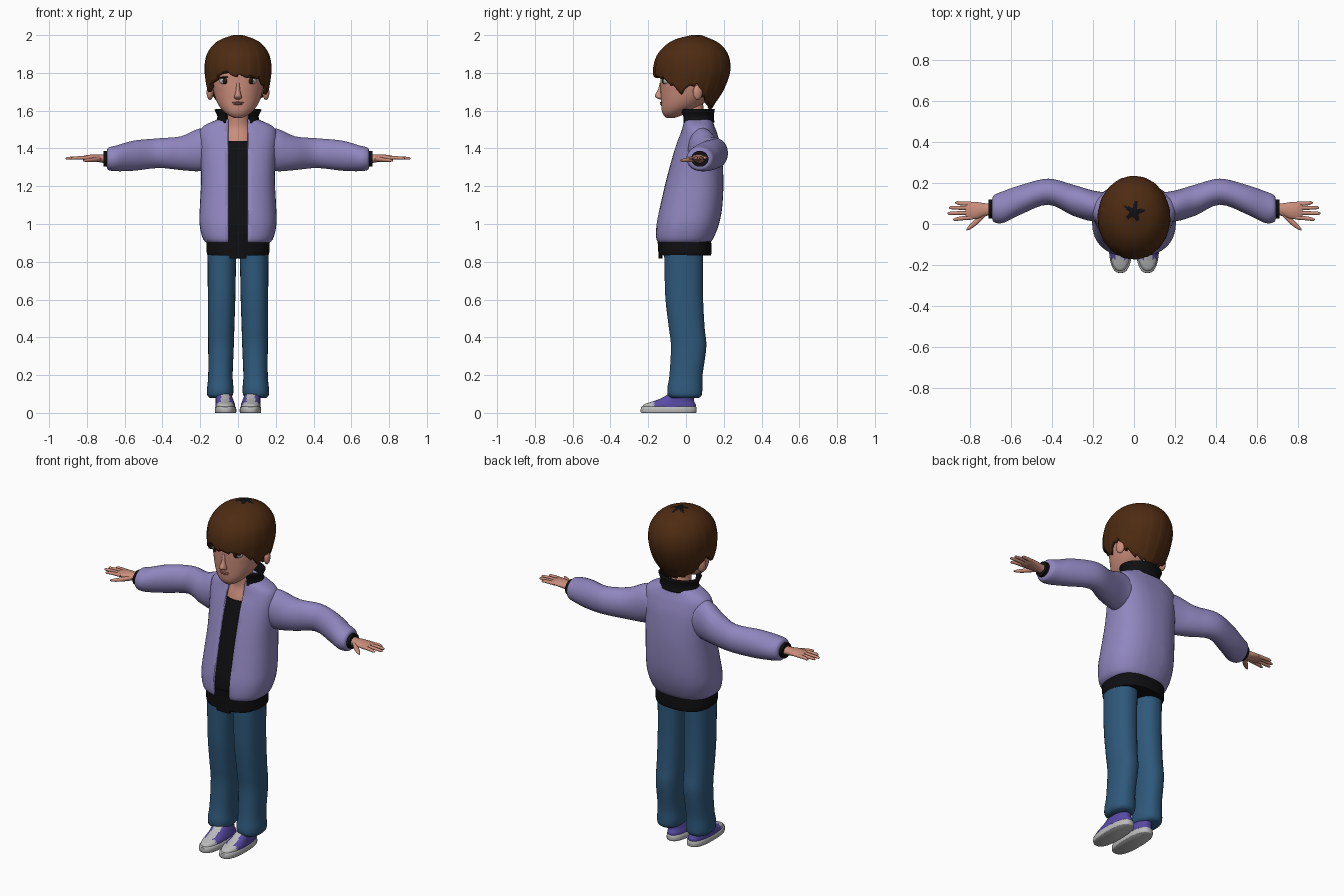
import bpy, bmesh, math
from mathutils import Matrix, Vector

if "Cube" in bpy.data.objects:
    bpy.data.objects.remove(bpy.data.objects["Cube"])


def material(name, r, g, b):
    m = bpy.data.materials.new(name)
    m.diffuse_color = (r, g, b, 1)
    m.use_nodes = True
    m.node_tree.nodes["Principled BSDF"].inputs["Base Color"].default_value = m.diffuse_color
    return m


LILAC = material("lilac_cloth", 0.28, 0.24, 0.52)
BLACK = material("black_knit", 0.005, 0.005, 0.006)
DENIM = material("denim_blue", 0.028, 0.10, 0.20)
SKIN = material("skin", 0.60, 0.27, 0.20)
HAIR = material("brown_hair", 0.075, 0.024, 0.006)
PURPLE = material("shoe_purple", 0.10, 0.07, 0.38)
WHITE = material("rubber_white", 0.50, 0.50, 0.50)
DARK = material("dark_eye", 0.02, 0.010, 0.006)
LIP = material("lip", 0.42, 0.15, 0.12)


def finish(name, bm, mats, mirror=False, thick=0, angle=45):
    me = bpy.data.meshes.new(name)
    bm.to_mesh(me)
    bm.free()
    for m in mats:
        me.materials.append(m)
    me.shade_smooth()
    me.set_sharp_from_angle(angle=math.radians(angle))
    ob = bpy.data.objects.new(name, me)
    bpy.context.collection.objects.link(ob)
    if thick:
        mod = ob.modifiers.new("thickness", "SOLIDIFY")
        mod.thickness, mod.offset = thick, -1
    if mirror:
        ob.modifiers.new("mirror", "MIRROR")
    return ob


def smooth_rows(rows, sub):
    """Catmull-Rom interpolation of rows of numbers."""
    out = []
    for i in range(len(rows) - 1):
        a, b, c, d = (rows[max(0, i - 1)], rows[i], rows[i + 1],
                      rows[min(len(rows) - 1, i + 2)])
        for k in range(sub):
            t = k / sub
            out.append([0.5 * (2 * q + (r - p) * t + (2 * p - 5 * q + 4 * r - s) * t * t
                               + (3 * q - p - 3 * r + s) * t ** 3)
                        for p, q, r, s in zip(a, b, c, d)])
    return out + [list(rows[-1])]


def loft_bm(rows, axis="z", n=32, p=2.0, cap=True, sub=4):
    """Rows are (t, u, v, ru, rv): superellipse rings strung along an axis."""
    bm = bmesh.new()
    rings = []
    for t, u, v, ru, rv in smooth_rows(rows, sub):
        ring = []
        for k in range(n):
            a = 2 * math.pi * (k + 0.5) / n
            c, s = math.cos(a), math.sin(a)
            pu = u + ru * math.copysign(abs(c) ** (2 / p), c)
            pv = v + rv * math.copysign(abs(s) ** (2 / p), s)
            ring.append(bm.verts.new({"z": (pu, pv, t), "x": (t, pu, pv), "y": (pu, t, pv)}[axis]))
        rings.append(ring)
    for r0, r1 in zip(rings, rings[1:]):
        for k in range(n):
            bm.faces.new((r0[k], r0[(k + 1) % n], r1[(k + 1) % n], r1[k]))
    if cap:
        bm.faces.new(rings[0])
        bm.faces.new(rings[-1])
    bmesh.ops.recalc_face_normals(bm, faces=bm.faces)
    return bm


def loft(name, rows, mat, mirror=False, **kw):
    return finish(name, loft_bm(rows, **kw), [mat], mirror)


def ball(name, pos, radii, mat, mirror=False, turn=(0, 0)):
    bm = bmesh.new()
    m = (Matrix.Translation(pos) @ Matrix.Rotation(turn[0], 4, "Z")
         @ Matrix.Rotation(turn[1], 4, "Y") @ Matrix.Diagonal((*radii, 1)))
    bmesh.ops.create_uvsphere(bm, u_segments=20, v_segments=12, radius=1, matrix=m)
    return finish(name, bm, [mat], mirror)


def open_front(bm, half, below_y):
    """Cut a straight vertical opening in the front of a shell."""
    for x in (-half, half):
        bmesh.ops.bisect_plane(bm, geom=bm.verts[:] + bm.edges[:] + bm.faces[:],
                               plane_co=(x, 0, 0), plane_no=(1, 0, 0))
    gone = [f for f in bm.faces if abs(f.calc_center_median().x) < half
            and f.calc_center_median().y < below_y]
    bmesh.ops.delete(bm, geom=gone, context="FACES")


# Jacket body, as (z, half width, front y, back y)
body = [(0.895, .155, -.140, .118), (0.92, .185, -.160, .143), (1.0, .204, -.158, .175),
        (1.1, .202, -.138, .193), (1.25, .195, -.103, .198), (1.4, .203, -.060, .185),
        (1.48, .205, -.030, .165), (1.52, .180, -.018, .150), (1.555, .105, -.012, .138)]
rows = [(z, 0, (f + b) / 2, w, (b - f) / 2) for z, w, f, b in body]
bm = loft_bm(rows, p=2.4, n=48, cap=False)
open_front(bm, 0.052, 0.04)
finish("jacket", bm, [LILAC], thick=0.012)

# Shirt under the jacket, and its hem
loft("shirt", [(z, x, y, a - .016, b - .014) for z, x, y, a, b in rows[1:5]]
     + [(1.36, 0, .06, .182, .121), (1.44, 0, .064, .17, .098)], BLACK, p=2.4, n=48)
loft("shirt_hem", [(.832, 0, -.006, .160, .138), (.85, 0, -.006, .166, .141),
                   (.90, 0, -.008, .166, .142), (.94, 0, -.01, .165, .138)],
     BLACK, p=2.5, n=40)
loft("shirt_front_tail", [(.818, 0, -.135, .045, .010), (.95, 0, -.142, .045, .010)],
     BLACK, n=16, p=4, sub=1)

# Stand-up collar
bm = loft_bm([(1.535, 0, .062, .108, .078), (1.57, 0, .058, .098, .078),
              (1.61, 0, .055, .115, .086)], cap=False)
open_front(bm, 0.06, 0.04)
finish("collar", bm, [BLACK], thick=0.012)

# Sleeves and cuffs
loft("sleeve", [(.10, .08, 1.40, .07, .10), (.20, .088, 1.393, .076, .114),
                (.30, .117, 1.375, .076, .090), (.42, .158, 1.375, .064, .079),
                (.55, .120, 1.362, .072, .080), (.64, .083, 1.348, .078, .069),
                (.685, .075, 1.345, .066, .060), (.695, .073, 1.345, .042, .042)],
     LILAC, mirror=True, axis="x")
loft("cuff", [(.68, .073, 1.345, .046, .042), (.712, .073, 1.345, .046, .042)],
     BLACK, mirror=True, axis="x", sub=1)

# Hands
loft("palm", [(.69, .072, 1.345, .028, .025), (.73, .070, 1.347, .032, .021),
              (.77, .066, 1.35, .042, .018), (.81, .066, 1.35, .042, .013),
              (.825, .066, 1.35, .034, .007)], SKIN, mirror=True, axis="x", n=20)
for i, (y0, y1, tip) in enumerate([(.032, .022, .885), (.055, .052, .912),
                                   (.078, .080, .905), (.098, .104, .875)]):
    loft(f"finger_{i + 1}", [(.79, y0, 1.35, .011, .010), (.85, (y0 + y1) / 2, 1.35, .010, .009),
                             (tip - .01, y1, 1.348, .008, .007), (tip, y1, 1.347, .003, .003)],
         SKIN, mirror=True, axis="x", n=12)
loft("thumb", [(.725, .055, 1.345, .016, .014), (.765, .018, 1.34, .019, .012),
               (.80, -.012, 1.337, .014, .009), (.82, -.028, 1.336, .004, .004)],
     SKIN, mirror=True, axis="x", n=12)

# Trousers
loft("trouser_leg", [(.08, .095, -.005, .056, .075), (.095, .095, -.006, .068, .090),
                     (.13, .094, -.006, .070, .093), (.20, .093, .000, .065, .088),
                     (.35, .090, .014, .068, .094), (.45, .089, .004, .070, .095),
                     (.60, .087, -.009, .073, .100), (.75, .086, -.012, .075, .102),
                     (.90, .084, -.012, .078, .105)], DENIM, mirror=True, p=2.3)

# Shoes: flat sole, then a purple upper with white toe cap and lace strip
loft("shoe_sole", [(0, .066, -.092, .054, .144), (.006, .066, -.092, .057, .148),
                   (.03, .066, -.092, .056, .147), (.034, .066, -.09, .050, .140)],
     WHITE, mirror=True, p=2.5, n=40, sub=2)
bm = loft_bm([(.03, .067, -.090, .053, .142), (.045, .068, -.085, .052, .137),
              (.062, .070, -.065, .048, .108), (.08, .074, -.042, .045, .085),
              (.11, .082, -.018, .042, .060)], p=2.3, n=40)
for f in bm.faces:
    c = f.calc_center_median()
    if c.y < -.172 or (abs(c.x - .068) < .022 and c.y < -.06):
        f.material_index = 1
finish("shoe_upper", bm, [PURPLE, WHITE], mirror=True)

# Neck and head
loft("neck", [(1.41, 0, .062, .11, .10), (1.46, 0, .062, .10, .086), (1.51, 0, .058, .075, .066),
              (1.56, 0, .045, .056, .056), (1.65, 0, .035, .054, .054)], SKIN)
loft("head", [(1.562, 0, -.082, .022, .022), (1.572, 0, -.073, .044, .042),
              (1.59, 0, -.058, .070, .068), (1.62, 0, -.032, .097, .099),
              (1.66, 0, -.006, .118, .127), (1.70, 0, .010, .130, .145),
              (1.75, 0, .020, .140, .156), (1.85, 0, .030, .145, .163),
              (1.94, 0, .030, .100, .120)], SKIN, n=40, p=2.1)
loft("nose", [(1.66, 0, -.128, .012, .012), (1.668, 0, -.136, .021, .022),
              (1.682, 0, -.140, .018, .025), (1.71, 0, -.132, .011, .017),
              (1.75, 0, -.126, .010, .012)], SKIN, n=20)
ball("ear", (.148, .062, 1.697), (.017, .026, .040), SKIN, True, (.35, 0))
ball("upper_lip", (0, -.126, 1.643), (.033, .013, .005), LIP)
ball("lower_lip", (0, -.126, 1.635), (.026, .013, .006), LIP)
ball("eye_white", (.069, -.100, 1.757), (.030, .023, .020), WHITE, True, (.4, 0))
ball("iris", (.067, -.111, 1.757), (.017, .016, .018), DARK, True, (.4, 0))
ball("lash", (.071, -.105, 1.776), (.034, .022, .005), DARK, True, (.4, .08))
ball("eyebrow", (.070, -.110, 1.800), (.036, .016, .005), HAIR, True, (.4, .12))

# Hair: a shell whose lower edge follows the hairline, as (z, front y, back y, half width)
shape = smooth_rows([(1.58, -.10, .12, .10), (1.64, -.14, .155, .135), (1.70, -.165, .195, .162),
                     (1.78, -.174, .228, .176), (1.84, -.172, .236, .178), (1.90, -.150, .222, .165),
                     (1.95, -.104, .185, .130), (1.98, -.050, .132, .085), (2.0, .03, .08, .025)], 8)
# Hairline height by degrees away from the front
hairline = [(0, 1.785), (40, 1.775), (62, 1.73), (78, 1.69), (90, 1.735), (103, 1.735),
            (115, 1.68), (140, 1.635), (181, 1.61)]


def lookup(table, x):
    for r0, r1 in zip(table, table[1:]):
        if x <= r1[0]:
            t = (x - r0[0]) / (r1[0] - r0[0])
            return [p + (q - p) * t for p, q in zip(r0, r1)]
    return table[-1]


N, M = 144, 26
bm = bmesh.new()
cols = []
for k in range(N):
    a = -math.pi + 2 * math.pi * k / N
    lock = (k % 8) / 8                       # sawtooth: one lock every eight columns
    low = lookup(hairline, abs(math.degrees(a)))[1] - .018 * lock + .008
    low += .032 * math.exp(-((a + .42) / .16) ** 2)
    col = []
    for j in range(M):
        t = math.sin(j / (M - 1) * math.pi / 2)
        z, f, b, w = lookup(shape, low + (2.0 - low) * t)
        g = 1 - .022 * lock * (1 - t)
        col.append(bm.verts.new((w * g * math.sin(a), (f + b) / 2 - (b - f) / 2 * g * math.cos(a), z)))
    cols.append(col)
for k in range(N):
    c0, c1 = cols[k], cols[(k + 1) % N]
    for j in range(M - 1):
        bm.faces.new((c0[j], c1[j], c1[j + 1], c0[j + 1]))
crown = bm.faces.new([c[-1] for c in cols])
bmesh.ops.recalc_face_normals(bm, faces=bm.faces)
if crown.normal.z < 0:
    bmesh.ops.reverse_faces(bm, faces=bm.faces)
# Dark ragged parting at the crown
for f in bm.faces:
    d = f.calc_center_median() - Vector((0, .06, 2.0))
    a = math.atan2(d.y, d.x)
    if math.hypot(d.x, d.y) < .034 + .016 * math.sin(5 * a + 1):
        f.material_index = 1
finish("hair", bm, [HAIR, BLACK], thick=0.02, angle=60)
